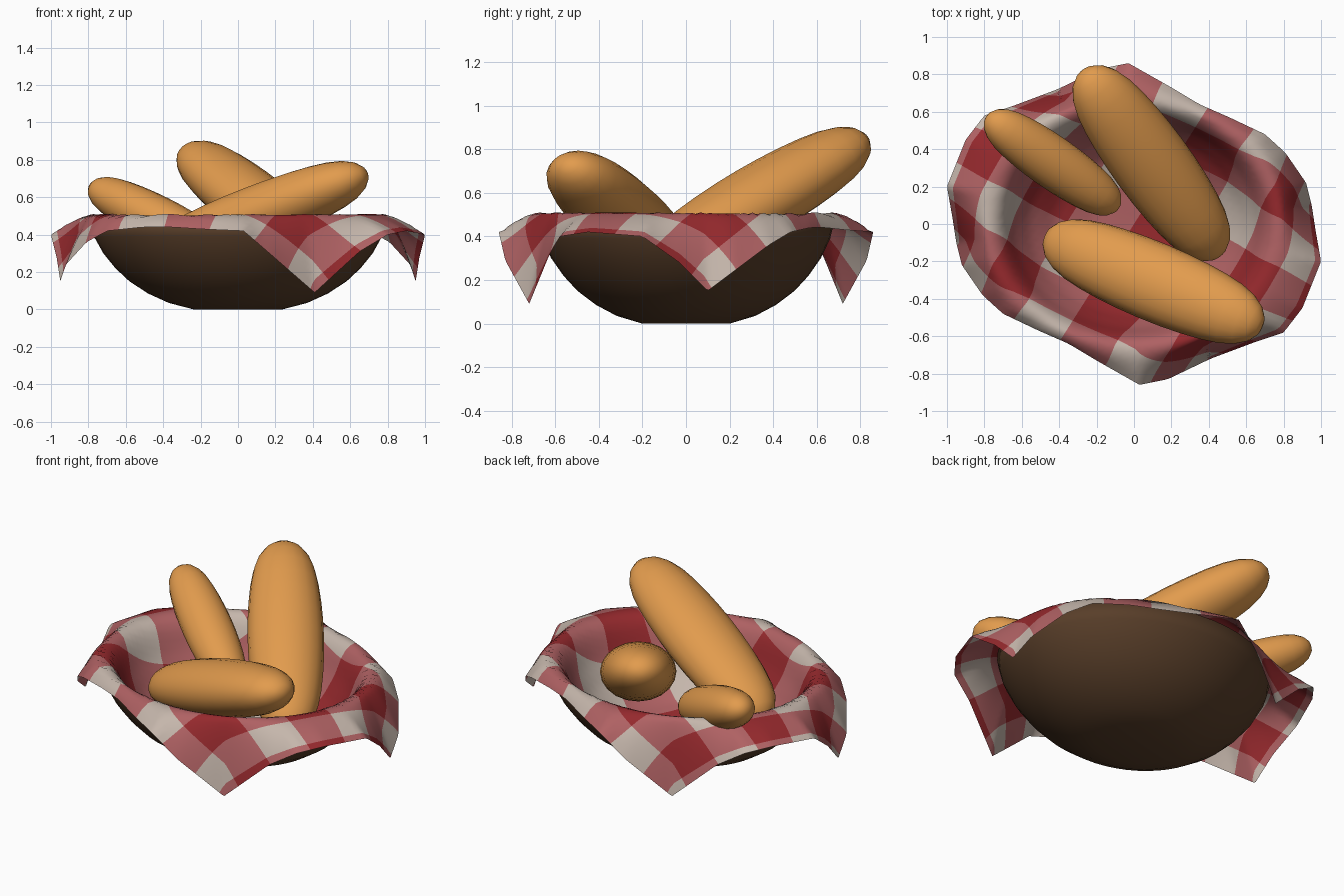
import bpy, bmesh, math
from mathutils import Vector

if "Cube" in bpy.data.objects:
    bpy.data.objects.remove(bpy.data.objects["Cube"])


def material(name, rgb):
    m = bpy.data.materials.new(name)
    m.diffuse_color = (*rgb, 1)
    m.use_nodes = True
    m.node_tree.nodes["Principled BSDF"].inputs["Base Color"].default_value = m.diffuse_color
    return m


WOOD = material("dark wood", (0.098, 0.048, 0.022))
CRUST = material("bread crust", (0.76, 0.33, 0.075))
WHITE = material("cloth white", (0.56, 0.47, 0.41))
PINK = material("cloth pink", (0.43, 0.12, 0.125))
RED = material("cloth red", (0.30, 0.022, 0.026))
SQUASH = 0.86           # the bowl is oval: depth / width


def finish(bm, name, mats):
    bmesh.ops.recalc_face_normals(bm, faces=bm.faces)
    for f in bm.faces:
        f.smooth = True
    me = bpy.data.meshes.new(name)
    bm.to_mesh(me)
    bm.free()
    for m in mats:
        me.materials.append(m)
    ob = bpy.data.objects.new(name, me)
    bpy.context.collection.objects.link(ob)
    return ob


def lerp_table(table, x):
    """Piecewise linear lookup in rows of (key, values...)."""
    for a, b in zip(table, table[1:]):
        if x <= b[0]:
            t = max(0, (x - a[0]) / (b[0] - a[0]))
            return [p + (q - p) * t for p, q in zip(a[1:], b[1:])]
    return list(table[-1][1:])


# Bowl: lathed outer and inner wall, oval in plan
def bowl():
    prof = [(0, 0), (0.235, 0), (0.37, 0.035), (0.48, 0.085), (0.58, 0.15), (0.655, 0.22),
            (0.72, 0.30), (0.77, 0.39), (0.795, 0.48), (0.76, 0.48), (0.735, 0.39),
            (0.69, 0.30), (0.63, 0.22), (0.555, 0.155), (0.46, 0.09), (0.35, 0.045),
            (0.22, 0.015), (0, 0.015)]
    bm = bmesh.new()
    vs = [bm.verts.new((r, 0, z)) for r, z in prof]
    es = [bm.edges.new(p) for p in zip(vs, vs[1:])]
    bmesh.ops.spin(bm, geom=vs + es, cent=(0, 0, 0), axis=(0, 0, 1),
                   angle=2 * math.pi, steps=48, use_duplicate=False)
    bmesh.ops.remove_doubles(bm, verts=bm.verts, dist=1e-4)
    bmesh.ops.scale(bm, vec=(1, SQUASH, 1), verts=bm.verts)
    finish(bm, "bowl", [WOOD])


# Cloth: a rectangular grid draped into the bowl and over its rim
STEP, NU, NV, CELL = 0.04, 34, 24, 8
RIM = 0.92                                   # cloth distance at the rim
LINING = [(0, 0, 0.04), (0.22, 0.22, 0.05), (0.42, 0.42, 0.105), (0.57, 0.56, 0.215),
          (0.70, 0.64, 0.33), (0.80, 0.685, 0.43), (0.86, 0.725, 0.49), (0.92, 0.78, 0.51)]
# Hem points over half a turn, the other half mirrors through the centre
HEM = [(0.41, -0.72, 0.09), (0.65, -0.63, 0.31), (0.80, -0.58, 0.40), (0.90, -0.45, 0.42),
       (1.0, -0.20, 0.40), (0.97, -0.03, 0.28), (0.95, 0.10, 0.15), (0.92, 0.22, 0.24),
       (0.81, 0.38, 0.36), (0.70, 0.48, 0.42), (0.51, 0.57, 0.44), (0.35, 0.64, 0.44),
       (0.20, 0.73, 0.43), (-0.03, 0.86, 0.42), (-0.18, 0.83, 0.29), (-0.41, 0.72, 0.09)]
HEM_TABLE = [(math.degrees(math.atan2(y / SQUASH, x)), x, y, z) for x, y, z in HEM]
TURN = math.radians(-28.6)


def drape(u, v):
    rho = math.hypot(u, v)
    ang = math.atan2(v, u) + TURN
    lo = HEM_TABLE[0][0]
    deg = (math.degrees(ang) - lo) % 360
    sign = -1 if deg >= 180 else 1
    hx, hy, hz = lerp_table(HEM_TABLE, deg % 180 + lo)
    e, z = lerp_table(LINING, min(rho, RIM))
    p = Vector((e * math.cos(ang), e * math.sin(ang) * SQUASH, z))
    if rho > RIM:
        edge = rho / max(abs(u) / (NU * STEP), abs(v) / (NV * STEP))
        f = (rho - RIM) / (edge - RIM)
        p.x += (sign * hx - p.x) * f ** 0.75
        p.y += (sign * hy - p.y) * f ** 0.75
        p.z += (hz - p.z) * f ** 1.2
    return p


def cloth():
    bm = bmesh.new()
    grid = [[bm.verts.new(drape(i * STEP, j * STEP)) for j in range(-NV, NV + 1)]
            for i in range(-NU, NU + 1)]
    for i in range(2 * NU):
        for j in range(2 * NV):
            f = bm.faces.new((grid[i][j], grid[i + 1][j], grid[i + 1][j + 1], grid[i][j + 1]))
            # gingham: two crossing sets of bands
            band_u = ((i - NU) // CELL) % 2 == 0
            band_v = ((j - NV + CELL // 2) // CELL) % 2 == 0
            f.material_index = band_u + band_v
    finish(bm, "checked_cloth", [WHITE, PINK, RED])


# Loaves: blunt, slightly flattened spindles between two end points
def loaf(name, a, b, width, height):
    a, b = Vector(a), Vector(b)
    axis = (b - a).normalized()
    side = axis.cross(Vector((0, 0, 1))).normalized()
    up = side.cross(axis)
    half = (b - a).length / 2
    bm = bmesh.new()
    bmesh.ops.create_uvsphere(bm, u_segments=20, v_segments=16, radius=1)
    for v in bm.verts:
        t = v.co.z
        ring = math.hypot(v.co.x, v.co.y)
        # gentle taper with rounded tips
        r = (1 - 0.33 * t * t) * math.sqrt(max(0, 1 - abs(t) ** 8))
        k = r / ring if ring > 1e-4 else 0
        v.co = ((a + b) / 2 + axis * t * half + side * v.co.x * k * width / 2
                + up * v.co.y * k * height / 2)
    finish(bm, name, [CRUST])


bowl()
cloth()
loaf("long_loaf", (-0.27, 0.82, 0.85), (0.455, -0.17, 0.27), 0.42, 0.33)
loaf("front_loaf", (0.685, -0.55, 0.73), (-0.475, -0.065, 0.28), 0.42, 0.32)
loaf("small_loaf", (-0.785, 0.575, 0.66), (-0.085, 0.085, 0.31), 0.28, 0.25)
